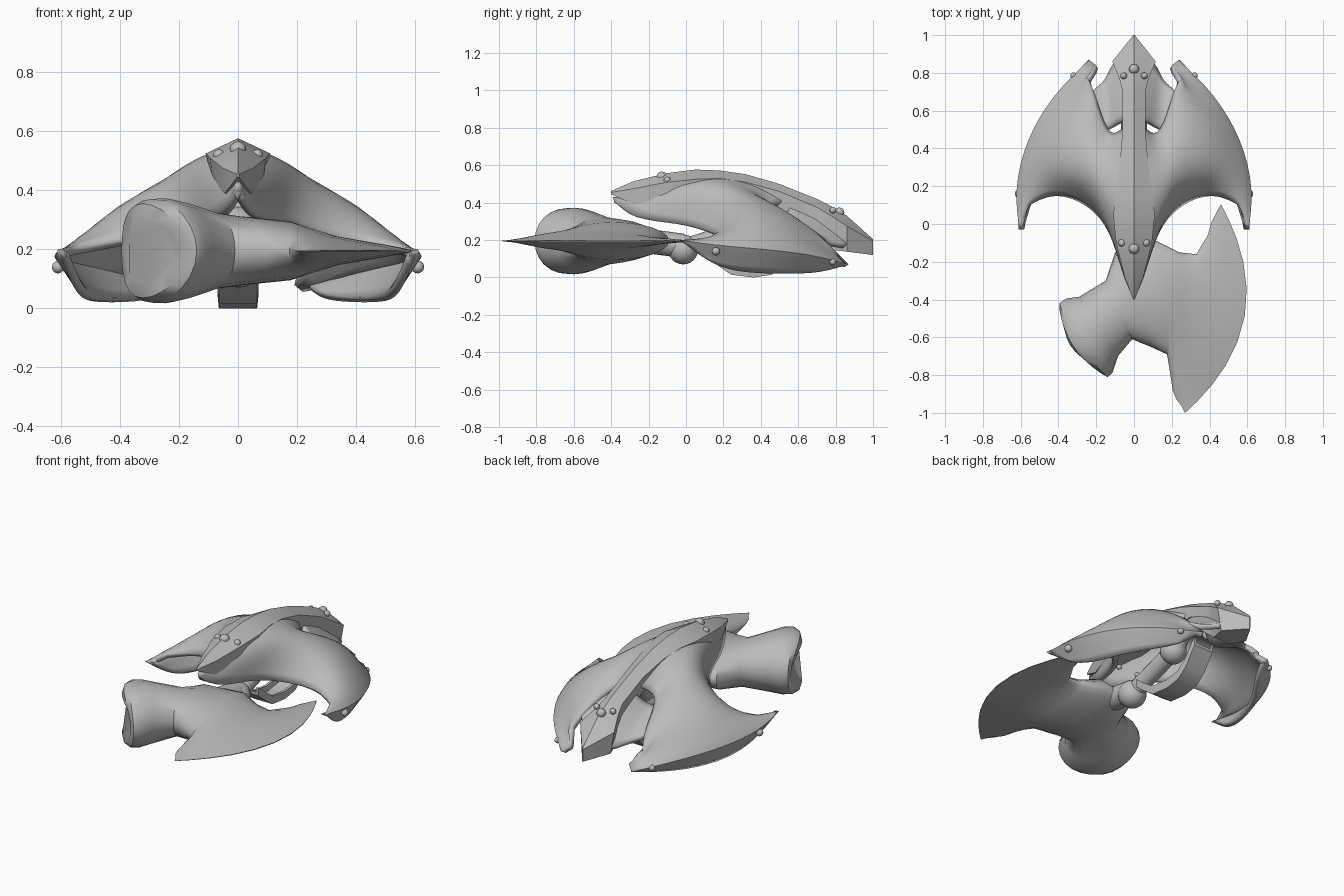
import bpy, bmesh, math
from mathutils import Vector

if "Cube" in bpy.data.objects:
    bpy.data.objects.remove(bpy.data.objects["Cube"])

grey = bpy.data.materials.new("stone_grey")
grey.diffuse_color = (0.5, 0.5, 0.5, 1)
grey.use_nodes = True
grey.node_tree.nodes["Principled BSDF"].inputs["Base Color"].default_value = grey.diffuse_color


def finish(name, bm, angle=35, mods=(), sheet=False):
    """Turn a bmesh into a named, smooth shaded object; sheets face upwards."""
    bmesh.ops.recalc_face_normals(bm, faces=bm.faces[:])
    bm.normal_update()
    if sheet and sum(f.normal.z for f in bm.faces) < 0:
        bmesh.ops.reverse_faces(bm, faces=bm.faces[:])
    me = bpy.data.meshes.new(name)
    bm.to_mesh(me)
    bm.free()
    me.materials.append(grey)
    ob = bpy.data.objects.new(name, me)
    bpy.context.collection.objects.link(ob)
    for kind, props in mods:
        m = ob.modifiers.new(kind, kind)
        for k, v in props.items():
            setattr(m, k, v)
    bpy.context.view_layer.objects.active = ob
    ob.select_set(True)
    bpy.ops.object.shade_smooth_by_angle(angle=math.radians(angle))
    ob.select_set(False)
    return ob


def loft(bm, rings, closed=True):
    """Skin a list of point rows; closed rings also get end caps."""
    rows = [[bm.verts.new(p) for p in r] for r in rings]
    n = len(rows[0])
    for a, b in zip(rows, rows[1:]):
        for i in range(n if closed else n - 1):
            j = (i + 1) % n
            bm.faces.new((a[i], a[j], b[j], b[i]))
    if closed:
        bm.faces.new(rows[0])
        bm.faces.new(rows[-1])
    return rows


MIRROR = ("MIRROR", {"use_clip": True, "merge_threshold": 0.001})
SMOOTH = ("SUBSURF", {"levels": 2, "render_levels": 2})

# Hooded shell: rows run from the centre line to the outer rim, front to back
shell = [
    [(0, -.39, .43), (0, -.1, .55), (0, .15, .57), (0, .38, .53), (0, .58, .44)],
    [(.055, -.30, .31), (.11, -.09, .48), (.12, .13, .54), (.09, .35, .50), (.07, .49, .40)],
    [(.12, -.03, .29), (.18, .08, .44), (.20, .23, .495), (.17, .36, .455), (.14, .46, .35)],
    [(.25, .11, .25), (.28, .21, .41), (.28, .36, .435), (.24, .55, .37), (.21, .71, .25)],
    [(.42, .17, .23), (.42, .27, .35), (.41, .42, .355), (.34, .60, .29), (.25, .78, .16)],
    [(.555, .10, .21), (.545, .28, .255), (.50, .46, .24), (.40, .64, .20), (.20, .84, .10)],
    [(.61, -.03, .20), (.64, .18, .17), (.575, .45, .15), (.43, .69, .12), (.24, .87, .07)],
    [(.565, .12, .08), (.53, .26, .03), (.48, .45, .02), (.38, .62, .02), (.28, .74, .03)],
]
bm = bmesh.new()
edge_crease = bm.edges.layers.float.new("crease_edge")
vert_crease = bm.verts.layers.float.new("crease_vert")
rows = loft(bm, shell, closed=False)
for a, b in zip(rows[6], rows[6][1:]):
    bm.edges.get((a, b))[edge_crease] = 0.8
for v in (rows[6][0], rows[6][-1], rows[5][-1], rows[4][-1], rows[0][0]):
    v[vert_crease] = 1.0
rows[5][0][vert_crease] = 0.6
finish("hooded_shell", bm, 60, [MIRROR, SMOOTH,
                                ("SOLIDIFY", {"thickness": 0.03, "offset": -1})], True)

# Webs joining the shell to the tail, leaving the slots open
bm = bmesh.new()
loft(bm, [[(.03, .55, .40), (.09, .55, .34), (.15, .49, .30), (.25, .50, .36)],
          [(.03, .68, .35), (.10, .66, .29), (.16, .64, .25), (.25, .62, .30)],
          [(.03, .90, .20), (.12, .86, .17), (.15, .75, .20), (.23, .71, .22)]], closed=False)
finish("tail_web", bm, 60, [("MIRROR", {}), SMOOTH,
                            ("SOLIDIFY", {"thickness": 0.03, "offset": -1})], True)

# Central spine with pointed beak and arrow-shaped tail
# (y, half width, ridge z, edge z, bottom half width, bottom z)
spine = [(-.40, .004, .463, .455, .003, .445), (-.28, .05, .515, .475, .045, .39),
         (-.1, .095, .558, .51, .085, .43), (.05, .11, .577, .525, .09, .45),
         (.18, .095, .572, .53, .08, .46), (.32, .075, .552, .51, .07, .43),
         (.50, .06, .50, .46, .05, .36), (.70, .06, .42, .375, .05, .20),
         (.76, .075, .39, .34, .06, .15), (.86, .115, .33, .275, .09, .138),
         (1.0, .004, .205, .195, .003, .12)]
bm = bmesh.new()
loft(bm, [[(0, y, t), (w, y, e), (u, y, b), (-u, y, b), (-w, y, e)]
          for y, w, t, e, u, b in spine])
finish("spine", bm, 30)

# Rounded studs on beak, tail and rim
bm = bmesh.new()
studs = [(0, -.13, .538, .029), (0, .82, .348, .027)]
for s in (-1, 1):
    studs += [(s * .065, -.1, .52, .02), (s * .055, .785, .36, .018),
              (s * .61, .16, .14, .022), (s * .32, .785, .083, .018),
              (s * .065, -.05, .315, .015)]
for x, y, z, r in studs:
    made = bmesh.ops.create_icosphere(bm, subdivisions=2, radius=r)
    bmesh.ops.translate(bm, verts=made["verts"], vec=(x, y, z))
finish("studs", bm, 40)

# Axe hammer: oval sections from the hammer face to the curved cutting edge
# (plan end 1 x, y, plan end 2 x, y, half height, forward bulge)
axe = [(-.37, -.49, -.21, -.74, .12, -.055), (-.395, -.45, -.175, -.79, .16, -.045),
       (-.395, -.42, -.14, -.81, .176, -.03), (-.36, -.395, -.115, -.79, .178, -.01),
       (-.29, -.385, -.085, -.70, .165, 0), (-.15, -.30, -.01, -.61, .13, 0),
       (-.10, -.15, .10, -.655, .118, 0), (.12, -.09, .175, -.69, .10, .03),
       (.24, -.15, .185, -.75, .075, .04), (.33, -.16, .205, -.88, .05, .06),
       (.39, -.06, .225, -.93, .032, .12), (.41, .01, .25, -.96, .02, .17),
       (.46, .105, .27, -1.0, .002, .225)]
bm = bmesh.new()
rings = []
for x1, y1, x2, y2, h, bulge in axe:
    p, q = Vector((x1, y1, .195)), Vector((x2, y2, .195))
    out = Vector((p.y - q.y, q.x - p.x, 0)).normalized()
    ring = []
    for i in range(24):
        a = 2 * math.pi * i / 24
        c = math.cos(a)
        ring.append((p + q) / 2 + (p - q) / 2 * c + out * bulge * (1 - c * c)
                    + Vector((0, 0, h * math.sin(a))))
    rings.append(ring)
loft(bm, rings)
finish("axe_hammer", bm, 40)


def rod(bm, a, b, r):
    """Add a cylinder between two points."""
    a, b = Vector(a), Vector(b)
    made = bmesh.ops.create_cone(bm, cap_ends=True, segments=16, radius1=r, radius2=r,
                                 depth=(b - a).length)
    turn = (b - a).to_track_quat('Z', 'Y').to_matrix()
    bmesh.ops.rotate(bm, verts=made["verts"], cent=(0, 0, 0), matrix=turn)
    bmesh.ops.translate(bm, verts=made["verts"], vec=(a + b) / 2)


# Jointed arm: wrist stub, ball joints and rods up to the shell
bm = bmesh.new()
rod(bm, (0, -.25, .2), (0, -.02, .17), .065)
rod(bm, (0, 0, .16), (0, .34, .27), .05)
rod(bm, (0, .36, .28), (0, .46, .44), .055)
for y, z, r in ((-.015, .15, .08), (.34, .27, .075)):
    made = bmesh.ops.create_uvsphere(bm, u_segments=18, v_segments=12, radius=r)
    bmesh.ops.translate(bm, verts=made["verts"], vec=(0, y, z))
finish("jointed_arm", bm, 40)

# Channel-shaped guard below the arm
path = [(.10, .12), (.17, .065), (.24, .015), (.36, 0), (.46, .015), (.53, .07), (.60, .17)]
bm = bmesh.new()
loft(bm, [[(-.07, y, z + .05), (-.065, y, z), (.065, y, z), (.07, y, z + .05),
           (.055, y, z + .05), (.05, y, z + .018), (-.05, y, z + .018), (-.055, y, z + .05)]
          for y, z in path])
finish("arm_guard", bm, 30)
